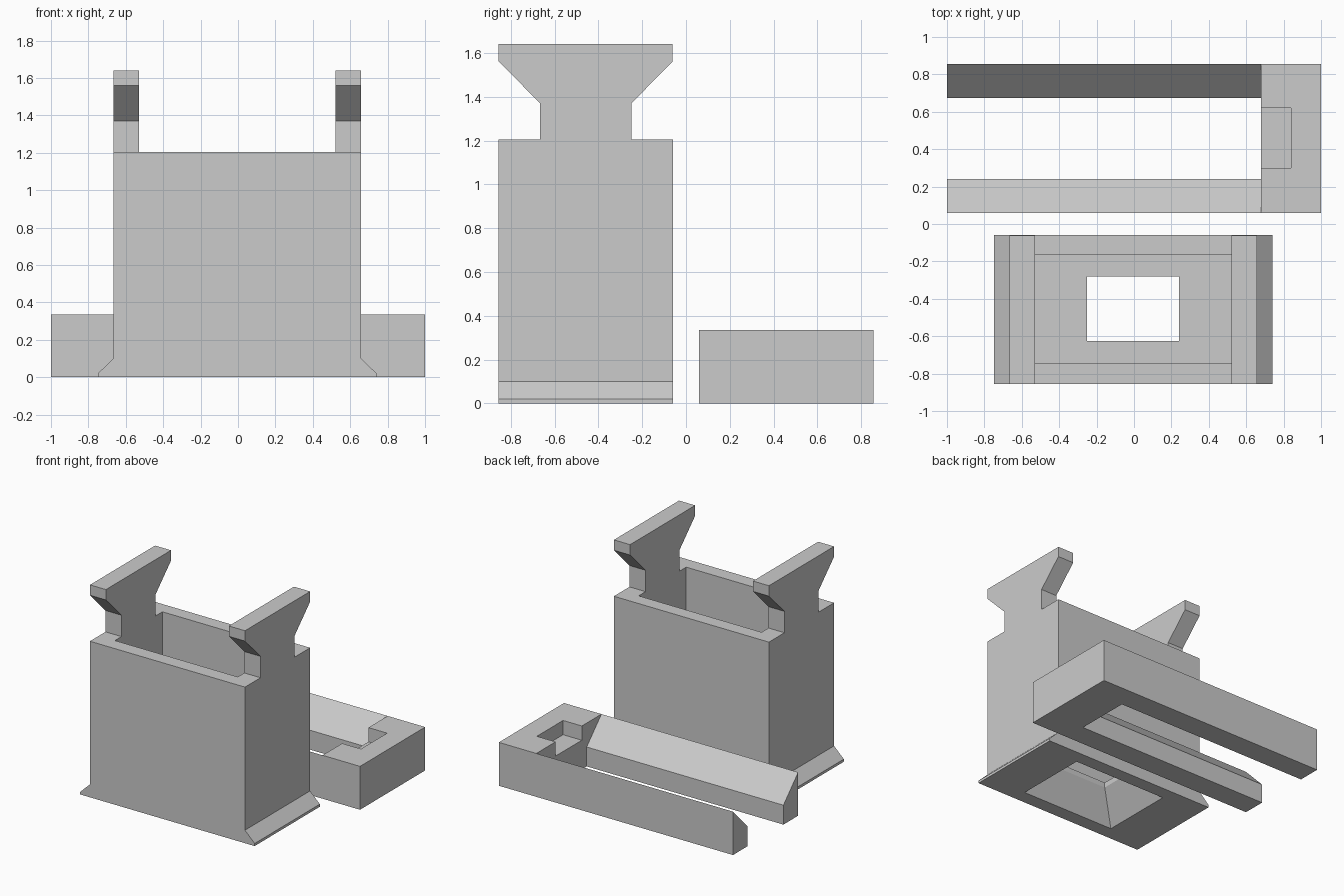
import bpy, bmesh

cube = bpy.data.objects.get("Cube")
if cube:
    bpy.data.objects.remove(cube, do_unlink=True)

grey = bpy.data.materials.new("plain grey")
grey.use_nodes = True
colour = (0.6, 0.6, 0.6, 1)
grey.diffuse_color = colour
grey.node_tree.nodes["Principled BSDF"].inputs["Base Color"].default_value = colour


def loft(name, start, end):
    """Closed solid between two matching outlines."""
    bm = bmesh.new()
    a = [bm.verts.new(p) for p in start]
    b = [bm.verts.new(p) for p in end]
    bm.faces.new(a)
    bm.faces.new(b)
    for i in range(len(a)):
        j = (i + 1) % len(a)
        bm.faces.new((a[i], a[j], b[j], b[i]))
    bmesh.ops.recalc_face_normals(bm, faces=bm.faces)
    mesh = bpy.data.meshes.new(name)
    bm.to_mesh(mesh)
    bm.free()
    mesh.materials.append(grey)
    ob = bpy.data.objects.new(name, mesh)
    bpy.context.collection.objects.link(ob)
    return ob


def along_x(name, outline, x0, x1):
    return loft(name, [(x0, y, z) for y, z in outline], [(x1, y, z) for y, z in outline])


def rect(x0, x1, y0, y1, z):
    return [(x0, y0, z), (x1, y0, z), (x1, y1, z), (x0, y1, z)]


def cut(ob, cutter):
    mod = ob.modifiers.new("cut", "BOOLEAN")
    mod.operation = "DIFFERENCE"
    mod.solver = "EXACT"
    mod.object = cutter
    cutter.hide_render = True
    cutter.hide_set(True)
    cutter.display_type = "WIRE"


# Hollow body with flared feet along both ends
Y0, Y1, MID = -0.855, -0.06, -0.004
half = [(0.745, 0), (0.745, 0.02), (0.662, 0.1), (0.662, 1.205)]
outline = [(MID + x, z) for x, z in half] + [(MID - x, z) for x, z in reversed(half)]
body = loft("body", [(x, Y0, z) for x, z in outline], [(x, Y1, z) for x, z in outline])

cavity = rect(-0.53, 0.52, -0.745, -0.165, 0.27)
cut(body, loft("cavity_cutter", cavity, [(x, y, 1.4) for x, y, z in cavity]))
hole = rect(-0.25, 0.24, -0.625, -0.28, -0.1)
cut(body, loft("hole_cutter", hole, [(x, y, 0.5) for x, y, z in hole]))
# Tapered recess under the floor
cut(body, loft("funnel_cutter", rect(-0.408, 0.4, -0.745, -0.165, 0),
               rect(-0.25, 0.24, -0.625, -0.28, 0.23)))

# Flared lugs on top of the end walls
YM = (Y0 + Y1) / 2
side = [(0.208, 1.205), (0.208, 1.37), (0.397, 1.56), (0.397, 1.64)]
lug = [(YM + y, z) for y, z in side] + [(YM - y, z) for y, z in reversed(side)]
along_x("right_lug", lug, MID - 0.662, -0.53)
along_x("left_lug", lug, 0.52, MID + 0.662)

# Fork crossbar with a shallow pocket open to the inside
block = rect(0.68, 1, 0.06, 0.855, 0)
bar = loft("fork_crossbar", block, [(x, y, 0.335) for x, y, z in block])
pocket = rect(0.6, 0.84, 0.3, 0.62, 0.225)
cut(bar, loft("pocket_cutter", pocket, [(x, y, 0.5) for x, y, z in pocket]))

# Fork prongs with tops sloping inwards
for name, outer, inner in (("front_prong", 0.06, 0.24), ("back_prong", 0.855, 0.675)):
    along_x(name, [(outer, 0), (outer, 0.335), (inner, 0.15), (inner, 0)], -1, 0.68)
